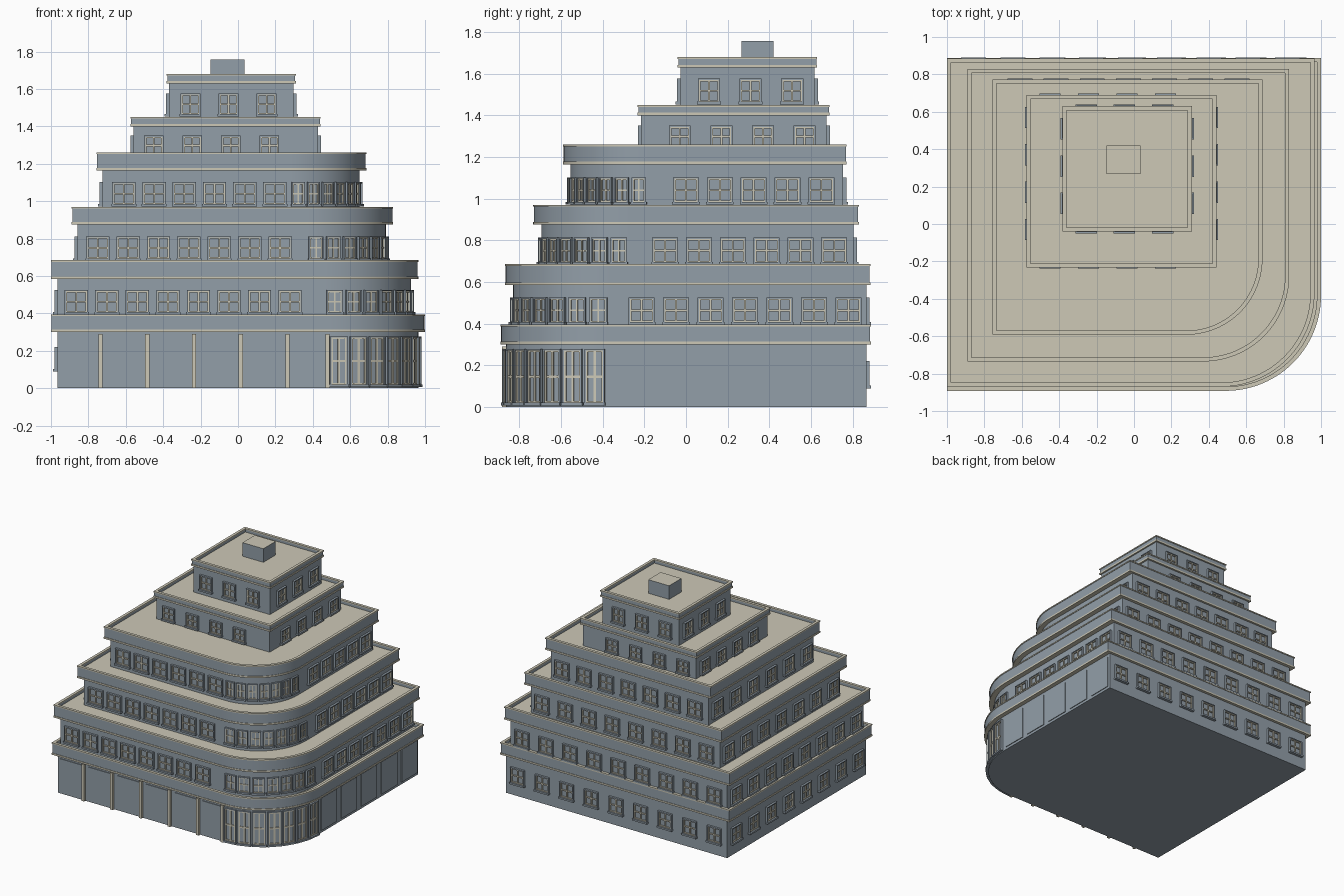
import bpy, bmesh, math
from mathutils import Matrix, Vector

if "Cube" in bpy.data.objects:
    bpy.data.objects.remove(bpy.data.objects["Cube"])


def material(name, rgb):
    m = bpy.data.materials.new(name)
    m.use_nodes = True
    m.diffuse_color = (*rgb, 1)
    m.node_tree.nodes["Principled BSDF"].inputs["Base Color"].default_value = (*rgb, 1)
    return m


MATS = [material("blue grey wall", (0.29, 0.345, 0.395)),
        material("pale stone", (0.61, 0.58, 0.47))]
GREY, STONE = 0, 1


def finish(bm, name):
    bmesh.ops.recalc_face_normals(bm, faces=bm.faces)
    me = bpy.data.meshes.new(name)
    bm.to_mesh(me)
    bm.free()
    for m in MATS:
        me.materials.append(m)
    ob = bpy.data.objects.new(name, me)
    bpy.context.collection.objects.link(ob)
    bpy.ops.object.select_all(action='DESELECT')
    ob.select_set(True)
    bpy.context.view_layer.objects.active = ob
    bpy.ops.object.shade_smooth_by_angle(angle=math.radians(25))
    return ob


# Rectangle whose (+x, -y) corner is a quarter circle of radius r
def outline(rect, inset=0):
    x0, x1, y0, y1, r = rect
    x0, x1, y0, y1 = x0 + inset, x1 - inset, y0 + inset, y1 - inset
    pts = [(x1, y1), (x0, y1), (x0, y0)]
    if r <= 0:
        return pts + [(x1, y0)]
    r -= inset
    steps = 28
    for i in range(steps + 1):
        a = math.pi / 2 * i / steps
        pts.append((x1 - r + r * math.sin(a), y0 + r - r * math.cos(a)))
    return pts


def prism(bm, rect, z0, z1, side=GREY, top=GREY, inset=0):
    pts = outline(rect, inset)
    lo = [bm.verts.new((x, y, z0)) for x, y in pts]
    hi = [bm.verts.new((x, y, z1)) for x, y in pts]
    bm.faces.new(lo).material_index = side
    bm.faces.new(hi).material_index = top
    for i in range(len(pts)):
        j = (i + 1) % len(pts)
        bm.faces.new((lo[i], lo[j], hi[j], hi[i])).material_index = side


def ring(bm, rect, z0, z1, thick, mat, inset=0):
    loops = []
    for d, z in ((inset, z0), (inset, z1), (inset + thick, z1), (inset + thick, z0)):
        loops.append([bm.verts.new((x, y, z)) for x, y in outline(rect, d)])
    n = len(loops[0])
    for k in range(4):
        a, b = loops[k], loops[(k + 1) % 4]
        for i in range(n):
            j = (i + 1) % n
            bm.faces.new((a[i], a[j], b[j], b[i])).material_index = mat


# Box in wall space: u along the wall, v outward, z up
def box(bm, frame, u, v, z, mat):
    size = (u[1] - u[0], v[1] - v[0], z[1] - z[0])
    mid = ((u[0] + u[1]) / 2, (v[0] + v[1]) / 2, (z[0] + z[1]) / 2)
    m = frame @ Matrix.Translation(mid) @ Matrix.Diagonal((*size, 1))
    for vert in bmesh.ops.create_cube(bm, size=1, matrix=m)["verts"]:
        for f in vert.link_faces:
            f.material_index = mat


# Wall frame at a point, facing direction angle a (0 = front, 90 = +x side)
def wall_frame(x, y, deg):
    return Matrix.Translation((x, y, 0)) @ Matrix.Rotation(math.radians(deg), 4, 'Z') @ Matrix.Diagonal((1, -1, 1, 1))


def window(bm, fr, z, w, h, bar=0.009):
    a, b = w / 2, h / 2
    s = 0.007
    # surround, sill, then pale casement and cross bars
    for e in (-1, 1):
        box(bm, fr, sorted((e * a, e * (a - s))), (-0.01, 0.016), (z - b, z + b), GREY)
        box(bm, fr, sorted((e * (a - s), e * (a - s - bar * .7))), (-0.01, 0.01), (z - b + s, z + b - s), STONE)
        zz = z + e * (b - s)
        box(bm, fr, (-a + s, a - s), (-0.01, 0.01), sorted((zz, zz - e * bar * .7)), STONE)
    box(bm, fr, (-a, a), (-0.01, 0.016), (z + b - s, z + b), GREY)
    box(bm, fr, (-a - 0.004, a + 0.004), (-0.01, 0.023), (z - b - 0.006, z - b + s), GREY)
    box(bm, fr, (-bar / 2, bar / 2), (-0.01, 0.009), (z - b + s, z + b - s), STONE)
    box(bm, fr, (-a + s, a - s), (-0.01, 0.0085), (z - bar / 2, z + bar / 2), STONE)


def spread(a, b, n):
    return [a + (b - a) * i / (n - 1) for i in range(n)]


def curved_windows(bm, rect, z, h, fill, bar=0.009):
    x0, x1, y0, y1, r = rect
    n = 7
    for i in range(n):
        a = math.pi / 2 * (i + 0.5) / n
        d = r * math.cos(math.pi / 4 / n)
        fr = wall_frame(x1 - r + d * math.sin(a), y0 + r - d * math.cos(a), math.degrees(a))
        window(bm, fr, z, r * math.pi / 2 / n * fill, h, bar)


# name, wall rect, parapet rect, wall bottom, parapet bottom, parapet top
TIERS = [
    ("ground", (-.965, .965, -.865, .866, .48), (-1, 1, -.892, .888, .51), 0, .30, .395),
    ("second", (-.965, .925, -.83, .866, .46), (-1, .965, -.87, .886, .50), .36, .585, .685),
    ("third", (-.858, .79, -.695, .805, .42), (-.89, .83, -.735, .83, .46), .65, .875, .97),
    ("fourth", (-.725, .65, -.555, .755, .37), (-.757, .687, -.592, .772, .407), .93, 1.165, 1.26),
    ("fifth", (-.56, .427, -.215, .675, 0), (-.575, .442, -.232, .69, 0), 1.22, 1.40, 1.45),
    ("sixth", (-.37, .297, -.027, .617, 0), (-.382, .309, -.04, .63, 0), 1.42, 1.63, 1.68)]

for name, wall, para, z0, zb, zt in TIERS:
    bm = bmesh.new()
    prism(bm, wall, z0, zb + 0.005)
    finish(bm, name + "_floor_walls")
    deck = zt - 0.03
    bm = bmesh.new()
    prism(bm, para, zb + 0.013, deck, GREY, STONE, 0.004)
    prism(bm, para, zb, zb + 0.013, STONE, STONE)
    ring(bm, para, deck - 0.01, zt - 0.009, 0.014, GREY, 0.004)
    ring(bm, para, zt - 0.009, zt, 0.022, STONE)
    finish(bm, name + "_floor_parapet")

# Windows: z centre, width, height, then positions on front, +x, back, -x sides
ROWS = [
    (0, .157, .12, .125, [], [], spread(-.858, .858, 9), spread(-.76, .76, 8)),
    (1, .463, .125, .125, spread(-.864, .278, 8), spread(-.213, .78, 7),
     spread(-.858, .82, 9), spread(-.73, .76, 8)),
    (2, .75, .125, .125, spread(-.75, .225, 7), spread(-.10, .712, 6),
     spread(-.745, .69, 8), spread(-.6, .7, 7)),
    (3, 1.04, .125, .125, spread(-.61, .197, 6), spread(0, .65, 5),
     spread(-.61, .55, 7), spread(-.46, .65, 6)),
    (4, 1.298, .105, .105, *[spread(-.45, .168, 4), spread(-.03, .57, 4)] * 2),
    (5, 1.518, .107, .118, *[spread(-.255, .153, 3), spread(.11, .51, 3)] * 2)]

for k, z, w, h, front, left, back, right in ROWS:
    name, (x0, x1, y0, y1, r) = TIERS[k][0], TIERS[k][1]
    bm = bmesh.new()
    frames = [wall_frame(x, y0, 0) for x in front] + [wall_frame(x1, y, 90) for y in left]
    frames += [wall_frame(x, y1, 180) for x in back] + [wall_frame(x0, y, 270) for y in right]
    for fr in frames:
        window(bm, fr, z, w, h)
    if k in (1, 2, 3):
        curved_windows(bm, TIERS[k][1], z, h, 0.84, 0.008)
    finish(bm, name + "_floor_windows")

# Curved corner shopfront
bm = bmesh.new()
curved_windows(bm, TIERS[0][1], .145, .265, 0.9, 0.012)
finish(bm, "corner_shopfront")

# Shop panels on the front and +x side
bm = bmesh.new()
x0, x1, y0, y1, r = TIERS[0][1]
front_panels = [(x - .1, x + .1) for x in spread(-.845, .155, 5)] + [(.30, .46)]
side_panels = [(y - .097, y + .097) for y in spread(-.252, .75, 5)]
for span in front_panels:
    box(bm, wall_frame(0, y0, 0), span, (-.01, .006), (.02, .275), GREY)
for span in side_panels:
    box(bm, wall_frame(x1, 0, 90), span, (-.01, .006), (.02, .275), GREY)
finish(bm, "shop_panels")

# Stone pilasters between the front panels
bm = bmesh.new()
for x in spread(-.735, .265, 5) + [.478]:
    box(bm, wall_frame(x, y0, 0), (-.011, .011), (-.01, .018), (0, .29), STONE)
finish(bm, "front_pilasters")

# Rooftop housing
bm = bmesh.new()
prism(bm, (-.147, .035, .266, .42, 0), 1.63, 1.757, GREY, STONE)
finish(bm, "rooftop_housing")
